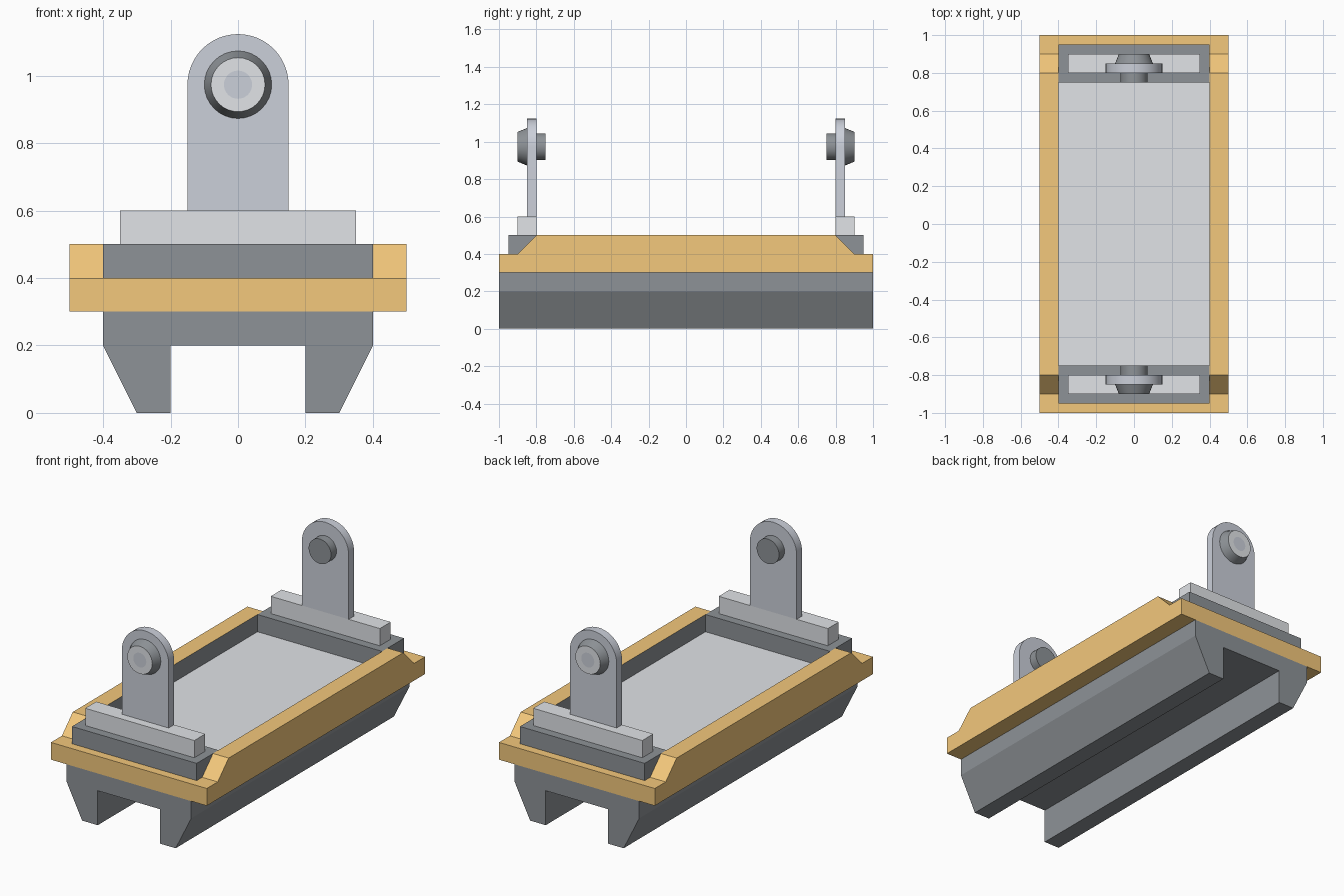
import bpy, bmesh, math
from mathutils import Matrix

if "Cube" in bpy.data.objects:
    bpy.data.objects.remove(bpy.data.objects["Cube"])


def material(name, rgb):
    m = bpy.data.materials.new(name)
    m.diffuse_color = (*rgb, 1)
    m.use_nodes = True
    m.node_tree.nodes["Principled BSDF"].inputs["Base Color"].default_value = m.diffuse_color
    return m


YELLOW = material("yellow", (0.90, 0.58, 0.20))
DARK = material("dark grey", (0.27, 0.29, 0.31))
LIGHT = material("light grey", (0.75, 0.77, 0.80))
MID = material("mid grey", (0.60, 0.63, 0.70))


def finish(bm, name, mats):
    bmesh.ops.recalc_face_normals(bm, faces=bm.faces)
    me = bpy.data.meshes.new(name)
    bm.to_mesh(me)
    bm.free()
    ob = bpy.data.objects.new(name, me)
    bpy.context.collection.objects.link(ob)
    for m in mats:
        me.materials.append(m)
    return ob


def extrude(name, profile, axis, lo, hi, mats):
    """Extrude a (horizontal, z) profile along x or y from lo to hi."""
    bm = bmesh.new()
    pt = lambda h, z: (lo, h, z) if axis == "x" else (h, lo, z)
    face = bm.faces.new([bm.verts.new(pt(h, z)) for h, z in profile])
    new = bmesh.ops.extrude_face_region(bm, geom=[face])["geom"]
    step = (hi - lo, 0, 0) if axis == "x" else (0, hi - lo, 0)
    bmesh.ops.translate(bm, vec=step, verts=[v for v in new if isinstance(v, bmesh.types.BMVert)])
    return finish(bm, name, mats)


def box(name, hx, y0, y1, z0, z1, mats):
    return extrude(name, [(-hx, z0), (hx, z0), (hx, z1), (-hx, z1)], "y", y0, y1, mats)


def mirrored(p):
    return p + [(-h, z) for h, z in reversed(p)]


def select(ob):
    bpy.ops.object.select_all(action="DESELECT")
    ob.select_set(True)
    bpy.context.view_layer.objects.active = ob


def mirror_y(ob, smooth=False):
    if smooth:
        select(ob)
        bpy.ops.object.shade_smooth_by_angle(angle=math.radians(30))
    mod = ob.modifiers.new("Mirror", "MIRROR")
    mod.use_axis = (False, True, False)
    mod.use_mirror_merge = False


# Channelled base with two tapered runners
extrude("base", mirrored([(0.2, 0.2), (0.2, 0), (0.3, 0), (0.4, 0.2), (0.4, 0.3)]),
        "y", -1, 1, [DARK])

# Yellow frame with raised side rails, opened in the middle (grey inner walls)
frame = extrude("frame", mirrored([(1, 0.3), (1, 0.4), (0.9, 0.4), (0.8, 0.5)]),
                "x", -0.5, 0.5, [YELLOW, DARK])
cutter = box("frame_cutter", 0.4, -0.95, 0.95, 0.2, 0.6, [YELLOW, DARK])
for p in cutter.data.polygons:
    p.material_index = 1
cut = frame.modifiers.new("Opening", "BOOLEAN")
cut.operation, cut.solver, cut.object = "DIFFERENCE", "EXACT", cutter
select(frame)
bpy.ops.object.modifier_apply(modifier=cut.name)
bpy.data.objects.remove(cutter)

# Floor and end crossbars
box("floor", 0.4, -0.75, 0.75, 0.3, 0.4, [LIGHT])
mirror_y(box("crossbar", 0.4, -0.95, -0.75, 0.3, 0.5, [DARK]))

# Bracket feet and round-topped uprights
mirror_y(box("bracket_foot", 0.35, -0.9, -0.8, 0.5, 0.6, [LIGHT]))
PIVOT, R = 0.973, 0.15
arc = [(R * math.cos(math.pi * i / 24), PIVOT + R * math.sin(math.pi * i / 24)) for i in range(25)]
mirror_y(extrude("bracket_upright", [(-R, 0.6), (R, 0.6)] + arc, "y", -0.85, -0.8, [MID]), True)


# Pivot pin inside and tapered hub outside each upright
def turned(name, r_in, r_out, y_in, y_out, mats, inset=0):
    bm = bmesh.new()
    bmesh.ops.create_cone(bm, cap_ends=True, segments=32, radius1=r_in, radius2=r_out,
                          depth=y_in - y_out,
                          matrix=Matrix.Translation((0, (y_in + y_out) / 2, PIVOT))
                          @ Matrix.Rotation(math.pi / 2, 4, "X"))
    if inset:
        cap = min(bm.faces, key=lambda f: f.calc_center_median().y)
        ring = bmesh.ops.inset_region(bm, faces=[cap], thickness=inset, use_even_offset=True)["faces"]
        for f in ring:
            f.material_index = 1
        cap.material_index = 2
    mirror_y(finish(bm, name, mats), True)


turned("pivot_pin", 0.072, 0.072, -0.75, -0.8, [DARK])
turned("pivot_hub", 0.1, 0.08, -0.85, -0.9, [DARK, LIGHT, MID], 0.038)
